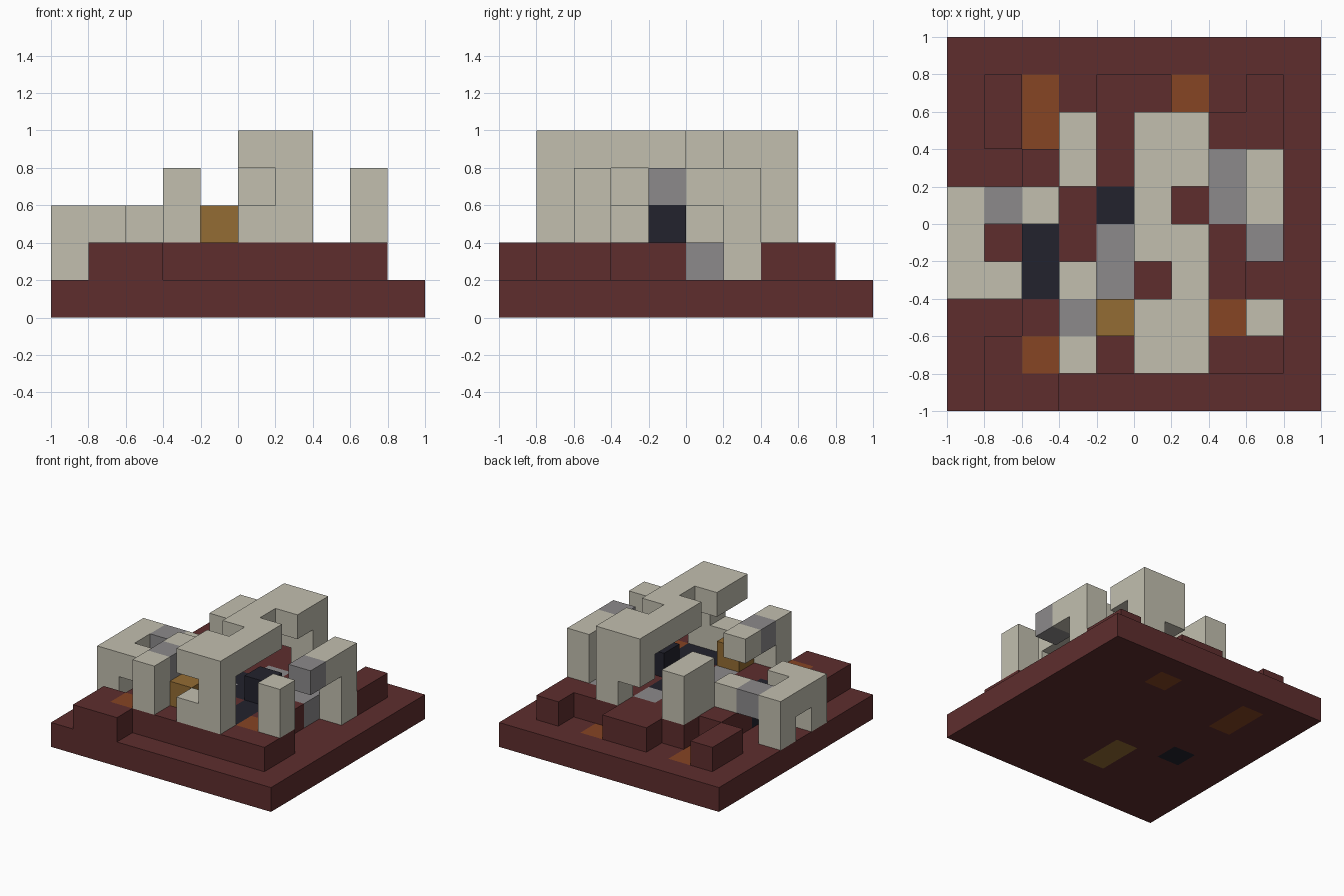
import bpy
import bmesh
from mathutils import Vector

CELL = 0.2

cube = bpy.data.objects.get("Cube")
if cube:
    bpy.data.objects.remove(cube, do_unlink=True)


def material(name, r, g, b):
    mat = bpy.data.materials.new(name)
    mat.use_nodes = True
    mat.diffuse_color = (r, g, b, 1)
    mat.node_tree.nodes["Principled BSDF"].inputs["Base Color"].default_value = (r, g, b, 1)
    return mat


red = material("dark red clay", .112, .027, .027)
cream = material("cream stone", .54, .52, .43)
grey = material("grey stone", .265, .255, .26)
orange = material("burnt orange", .24, .058, .017)
ochre = material("ochre", .295, .15, .033)
dark = material("dark slate", .016, .016, .026)

owner = {}       # occupied cell -> part name
materials = {}   # part name -> material


def fill(name, mat, *boxes):
    """Claim cells for a part; each box is a first cell and a size."""
    materials[name] = mat
    for first, size in boxes:
        for x in range(size[0]):
            for y in range(size[1]):
                for z in range(size[2]):
                    owner[first[0] + x, first[1] + y, first[2] + z] = name


# Base slab with coloured blocks set through it
fill("base_slab", red, ((0, 0, 0), (10, 10, 1)))
fill("base_orange_inlay", orange, ((2, 7, 0), (1, 2, 1)), ((6, 8, 0), (1, 1, 1)))
fill("base_ochre_inlay", ochre, ((4, 2, 0), (1, 2, 1)))
fill("base_dark_inlay", dark, ((2, 4, 0), (1, 1, 1)))

# Terrace floor plan, back row first
plan = """
..........
.R..RR..R.
.R.RRRRRR.
..RRRGRG..
..RRDDRG..
..DRGDRR..
..DRGRDR..
..RRRDDOR.
.RORRRRRR.
.RR.......
""".split()
floors = {"R": ("terrace", red), "G": ("grey_paving", grey),
          "D": ("dark_floor", dark), "O": ("orange_floor", orange)}
for y, row in enumerate(reversed(plan)):
    for x, key in enumerate(row):
        if key in floors:
            fill(*floors[key], ((x, y, 1), (1, 1, 1)))

# Low arch on the right side
fill("low_arch", cream,
     ((0, 3, 1), (1, 1, 1)), ((0, 5, 1), (1, 1, 1)),
     ((0, 3, 2), (1, 3, 1)), ((1, 3, 2), (1, 1, 1)), ((2, 5, 2), (1, 1, 1)))
fill("low_arch_link", grey, ((1, 5, 2), (1, 1, 1)))

# Front post with its overhanging beam
fill("front_post", cream, ((3, 1, 2), (1, 1, 2)), ((3, 3, 3), (1, 1, 1)))
fill("front_beam_link", grey, ((3, 2, 3), (1, 1, 1)))
fill("ochre_block", ochre, ((4, 2, 2), (1, 1, 1)))

# Back wall
fill("back_wall", cream, ((3, 6, 2), (1, 2, 2)))

# Tall winding roof on its two columns
fill("tall_columns", cream,
     ((6, 1, 2), (1, 1, 2)), ((6, 7, 2), (1, 1, 2)),
     ((5, 1, 2), (1, 1, 1)), ((5, 7, 3), (1, 1, 1)))
fill("tall_roof", cream,
     ((5, 1, 4), (2, 2, 1)), ((6, 3, 4), (1, 1, 1)), ((5, 4, 4), (2, 1, 1)),
     ((5, 5, 4), (1, 1, 1)), ((5, 6, 4), (2, 2, 1)))
fill("dark_block", dark, ((6, 4, 2), (1, 1, 1)))

# Left side post and hooked arch
fill("left_post", cream, ((8, 2, 2), (1, 1, 2)))
fill("left_arch", cream, ((8, 6, 1), (1, 1, 3)), ((8, 5, 3), (1, 1, 1)))
fill("left_arch_tip", grey, ((8, 4, 3), (1, 1, 1)))


def build(name):
    """Make one object from the exposed sides of a part's cells."""
    bm = bmesh.new()
    for cell in [c for c, part in owner.items() if part == name]:
        centre = Vector(cell) + Vector((.5, .5, .5))
        for axis in range(3):
            for sign in (-1, 1):
                n = Vector((0, 0, 0))
                n[axis] = sign
                if tuple(int(c + d) for c, d in zip(cell, n)) in owner:
                    continue
                u = Vector((0, 0, 0))
                u[(axis + 1) % 3] = .5
                v = n.cross(u)
                corners = [centre + n / 2 + p for p in (u + v, v - u, -u - v, u - v)]
                bm.faces.new([bm.verts.new((c - Vector((5, 5, 0))) * CELL) for c in corners])
    bmesh.ops.remove_doubles(bm, verts=bm.verts, dist=.001)
    mesh = bpy.data.meshes.new(name)
    bm.to_mesh(mesh)
    bm.free()
    mesh.materials.append(materials[name])
    bpy.context.collection.objects.link(bpy.data.objects.new(name, mesh))


for part in materials:
    build(part)
